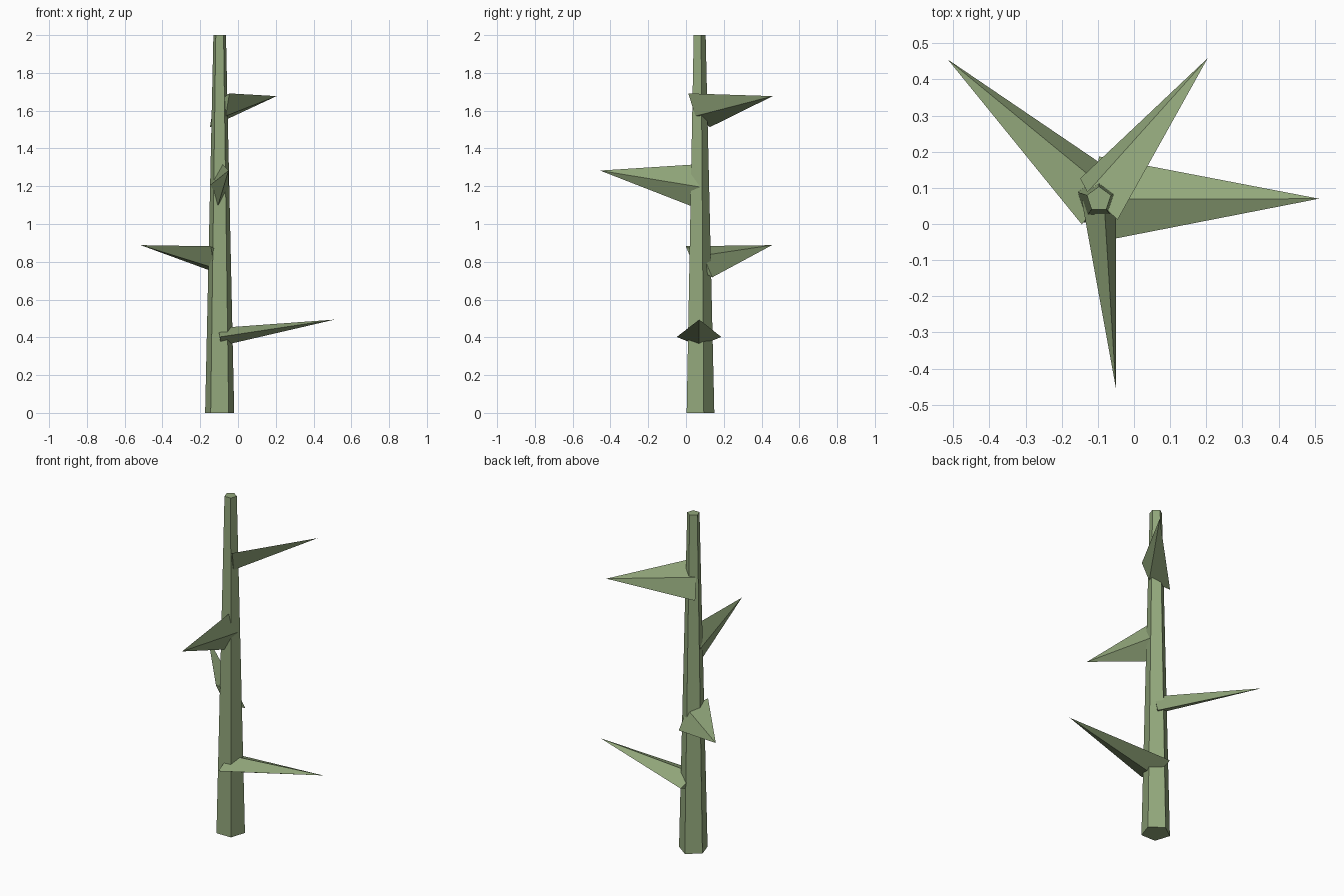
import bpy, bmesh, math
from mathutils import Vector

if "Cube" in bpy.data.objects:
    bpy.data.objects.remove(bpy.data.objects["Cube"])

green = bpy.data.materials.new("thorn green")
green.diffuse_color = (0.29, 0.39, 0.20, 1)
green.use_nodes = True
green.node_tree.nodes["Principled BSDF"].inputs["Base Color"].default_value = green.diffuse_color

CX, CY = -0.097, 0.069   # stem axis


def finish(name, bm):
    bmesh.ops.recalc_face_normals(bm, faces=bm.faces)
    me = bpy.data.meshes.new(name)
    bm.to_mesh(me)
    bm.free()
    me.materials.append(green)
    ob = bpy.data.objects.new(name, me)
    bpy.context.collection.objects.link(ob)
    return ob


# Five-sided tapered stem, flat side to the front
bm = bmesh.new()
rings = []
for z, r in ((0, 0.081), (2, 0.035)):
    angles = [math.radians(90 + 72 * i) for i in range(5)]
    rings.append([bm.verts.new((CX + r * math.cos(a), CY + r * math.sin(a), z)) for a in angles])
low, high = rings
bm.faces.new(low)
bm.faces.new(high)
for i in range(5):
    j = (i + 1) % 5
    bm.faces.new((low[i], low[j], high[j], high[i]))
finish("stem", bm)


# Thorn: flattened four-sided spike from the stem axis to its tip
def thorn(name, z, tip, wide):
    base, tip = Vector((CX, CY, z)), Vector(tip)
    axis = (tip - base).normalized()
    u = Vector(wide)
    u = (u - axis * u.dot(axis)).normalized()
    v = axis.cross(u)
    bm = bmesh.new()
    ring = [bm.verts.new(base + o) for o in (u * 0.118, v * 0.048, u * -0.118, v * -0.048)]
    top = bm.verts.new(tip)
    bm.faces.new(ring)
    for i in range(4):
        bm.faces.new((ring[i], ring[(i + 1) % 4], top))
    finish(name, bm)


thorn("thorn_right", 0.402, (0.512, 0.07, 0.494), (0, 1, 0))
thorn("thorn_back_left", 0.80, (-0.515, 0.455, 0.888), (-0.047, -0.067, 0.08))
thorn("thorn_front", 1.202, (-0.05, -0.455, 1.283), (0.012, 0.019, 0.112))
thorn("thorn_back_right", 1.602, (0.204, 0.459, 1.677), (0.05, -0.056, 0.087))
